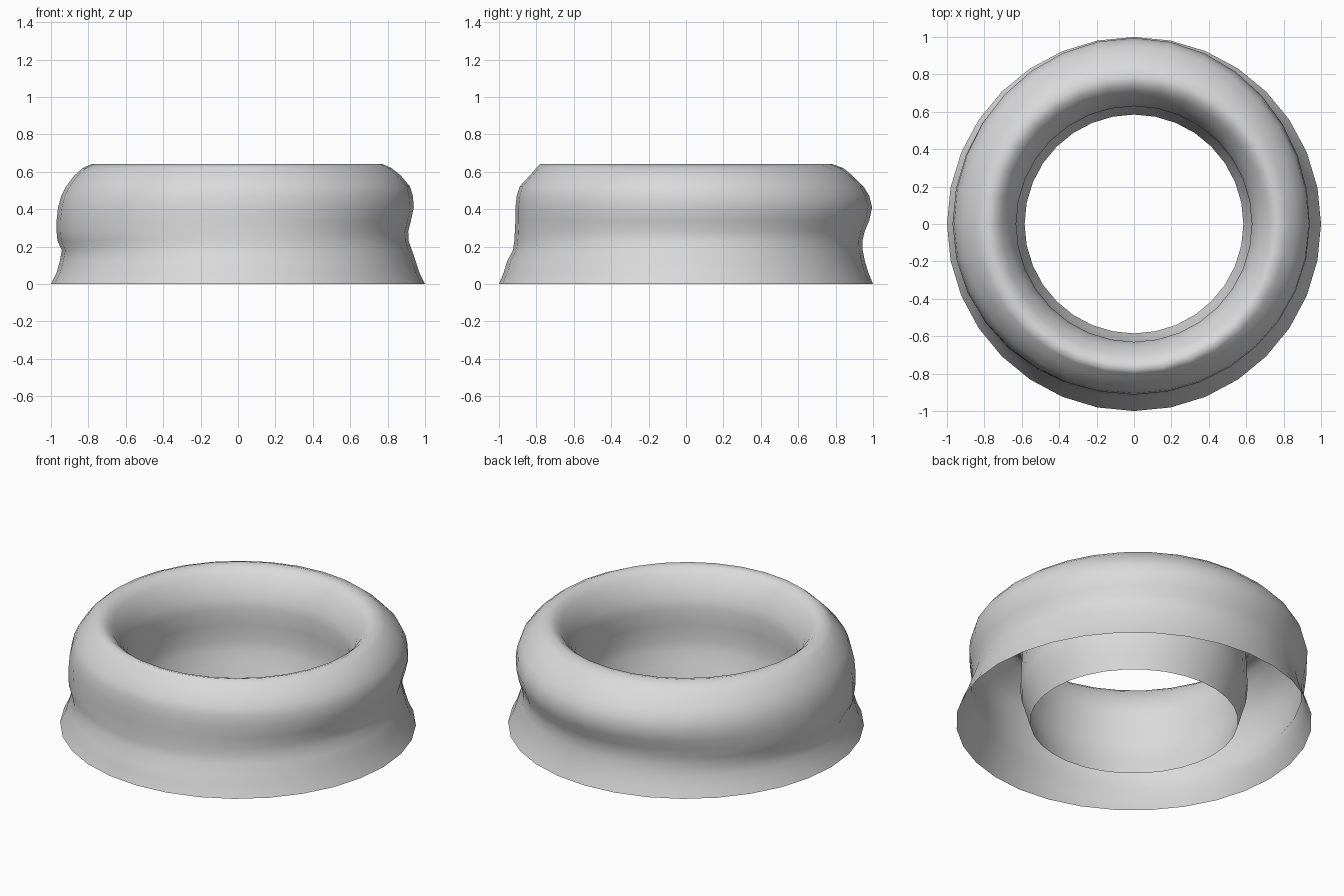
import bpy
import bmesh
from math import cos, sin, tau

SEGMENTS = 32

default_cube = bpy.data.objects.get("Cube")
if default_cube:
    bpy.data.objects.remove(default_cube, do_unlink=True)


def make_material(name, colour):
    material = bpy.data.materials.new(name)
    material.use_nodes = True
    material.diffuse_color = colour
    material.node_tree.nodes["Principled BSDF"].inputs["Base Color"].default_value = colour
    return material


# Outer skirt and bulge: height, then radius towards right, back, left, front
outer_rings = [
    (0, 1, 1, 1, 1),
    (.06, .97, .975, .97, .975),
    (.12, .95, .957, .953, .957),
    (.18, .93, .945, .942, .925),
    (.23, .912, .943, .965, .918),
    (.28, .91, .955, .97, .915),
    (.34, .925, .98, .97, .912),
    (.41, .94, .995, .962, .912),
    (.47, .935, .98, .945, .905),
    (.52, .92, .95, .92, .89),
    (.58, .87, .89, .875, .835),
    (.62, .82, .84, .83, .8),
    (.64, .775, .785, .785, .78),
]

# Inner tube, from the rolled lip down to the floor: height, radius
inner_rings = [
    (.63, .745), (.6, .71), (.54, .67), (.48, .643), (.42, .63),
    (.32, .636), (.22, .64), (.16, .632), (.08, .608), (0, .585),
]


def blend_radius(angle, radii):
    """Blend the four directional radii smoothly around the ring."""
    c, s = cos(angle), sin(angle)
    weights = [max(0, v) ** 2 for v in (c, s, -c, -s)]
    return sum(w * r for w, r in zip(weights, radii))


def build_ring_shell(name, rings, material):
    """Loft an open surface through a stack of closed rings."""
    bm = bmesh.new()
    loops = []
    for height, *radii in rings:
        loop = []
        for i in range(SEGMENTS):
            angle = tau * i / SEGMENTS
            radius = blend_radius(angle, radii)
            loop.append(bm.verts.new((radius * cos(angle), radius * sin(angle), height)))
        loops.append(loop)
    for lower, upper in zip(loops, loops[1:]):
        for i in range(SEGMENTS):
            j = (i + 1) % SEGMENTS
            bm.faces.new((lower[i], lower[j], upper[j], upper[i])).smooth = True
    mesh = bpy.data.meshes.new(name)
    bm.to_mesh(mesh)
    bm.free()
    mesh.materials.append(material)
    shell = bpy.data.objects.new(name, mesh)
    bpy.context.collection.objects.link(shell)
    return shell


# One continuous sleeve, open underneath between skirt and tube
light_grey = make_material("light grey", (.7, .7, .7, 1))
rings = outer_rings + [(height,) + (radius,) * 4 for height, radius in inner_rings]
build_ring_shell("rolled_collar", rings, light_grey)
